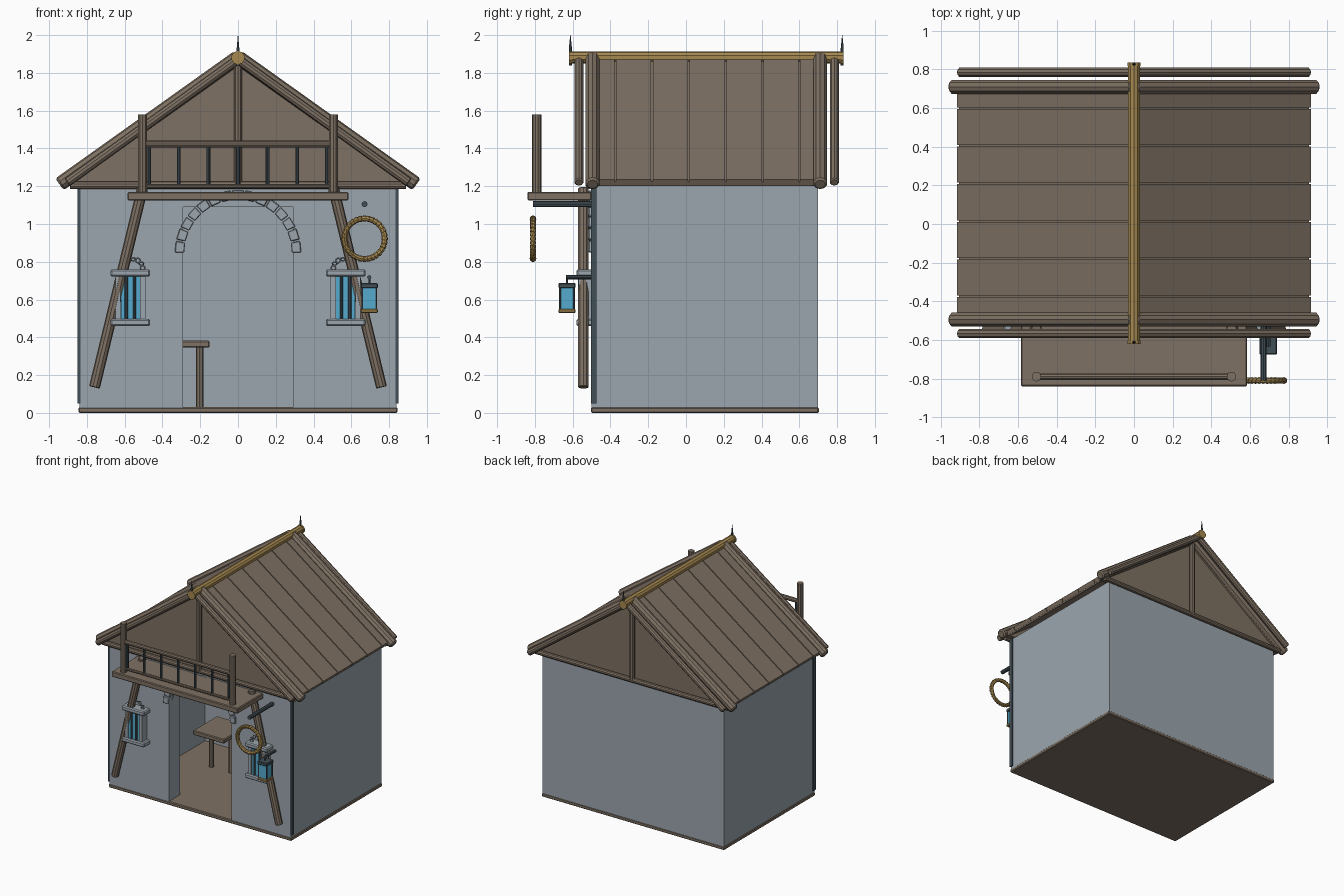
import bpy, bmesh, math
from mathutils import Vector

if "Cube" in bpy.data.objects:
    bpy.data.objects.remove(bpy.data.objects["Cube"])


def mat(name, r, g, b):
    m = bpy.data.materials.new(name)
    m.diffuse_color = (r, g, b, 1)
    m.use_nodes = True
    m.node_tree.nodes["Principled BSDF"].inputs["Base Color"].default_value = m.diffuse_color
    return m


WOOD = mat("wood", 0.21, 0.165, 0.125)
STONE = mat("stone", 0.33, 0.38, 0.42)
IRON = mat("iron", 0.055, 0.08, 0.095)
GLASS = mat("glass", 0.09, 0.41, 0.62)
GOLD = mat("straw_gold", 0.38, 0.25, 0.08)


def finish(name, bm, m, bevel=0.0):
    me = bpy.data.meshes.new(name)
    bmesh.ops.recalc_face_normals(bm, faces=bm.faces)
    bm.to_mesh(me)
    bm.free()
    me.materials.append(m)
    ob = bpy.data.objects.new(name, me)
    bpy.context.collection.objects.link(ob)
    if bevel:
        mod = ob.modifiers.new("bevel", 'BEVEL')
        mod.width = bevel
        mod.limit_method = 'ANGLE'
        mod.angle_limit = math.radians(60)
    return ob


def box(name, x0, x1, y0, y1, z0, z1, m, bevel=0.0):
    bm = bmesh.new()
    bmesh.ops.create_cube(bm, size=1)
    for v in bm.verts:
        v.co = ((x0 + x1) / 2 + v.co.x * (x1 - x0),
                (y0 + y1) / 2 + v.co.y * (y1 - y0),
                (z0 + z1) / 2 + v.co.z * (z1 - z0))
    return finish(name, bm, m, bevel)


def log(name, p, q, r, m, sides=10, bevel=0.0, r2=None):
    p, q = Vector(p), Vector(q)
    bm = bmesh.new()
    bmesh.ops.create_cone(bm, cap_ends=True, segments=sides, radius1=r,
                          radius2=r if r2 is None else r2, depth=(q - p).length)
    ob = finish(name, bm, m, bevel)
    ob.location = (p + q) / 2
    ob.rotation_mode = 'QUATERNION'
    ob.rotation_quaternion = (q - p).to_track_quat('Z', 'Y')
    return ob


def prism(name, pts, y0, y1, m, bevel=0.0):
    """Extrude an (x, z) outline along y."""
    bm = bmesh.new()
    f = bm.faces.new([bm.verts.new((x, y0, z)) for x, z in pts])
    new = bmesh.ops.extrude_face_region(bm, geom=[f])["geom"]
    bmesh.ops.translate(bm, vec=(0, y1 - y0, 0),
                        verts=[v for v in new if isinstance(v, bmesh.types.BMVert)])
    return finish(name, bm, m, bevel)


def torus(name, loc, R, r, m, rot=(math.pi / 2, 0, 0), seg=24, sides=8):
    bpy.ops.mesh.primitive_torus_add(location=loc, rotation=rot, major_radius=R,
                                     minor_radius=r, major_segments=seg, minor_segments=sides)
    ob = bpy.context.object
    ob.name = name
    ob.data.materials.append(m)
    return ob


# Floor and thick hollow walls
box("floor", -0.845, 0.845, -0.503, 0.703, 0, 0.03, WOOD, 0.006)
T = 0.15
box("back_wall", -0.84, 0.84, 0.70 - T, 0.70, 0.005, 1.2, STONE)
box("door_lintel", -0.29, 0.29, -0.5, -0.5 + T, 1.09, 1.2, STONE)
for s, side in ((-1, "left"), (1, "right")):
    box(side + "_wall", s * (0.84 - T), s * 0.84, -0.5 + T, 0.70 - T, 0.005, 1.2, STONE)
    box(side + "_front_wall", s * 0.29, s * 0.84, -0.5, -0.5 + T, 0.005, 1.2, STONE)
    box(side + "_corner_strip", s * 0.835, s * 0.85, -0.503, -0.473, 0.05, 1.2, IRON)

# Arch stones around the doorway
N = 15
for i in range(N):
    a0 = math.pi * (i + 0.06) / N
    a1 = math.pi * (i + 0.94) / N
    pts = [(R * math.cos(a), 0.845 + R * math.sin(a))
           for R, a in ((0.285, a0), (0.335, a0), (0.335, a1), (0.285, a1))]
    prism("arch_stone", pts, -0.516, -0.45, STONE, 0.004)

# Gables with tie beam and king post, front and back
for end, y0, y1, yb in (("front", -0.49, -0.45, -0.51), ("back", 0.66, 0.69, 0.71)):
    prism(end + "_gable", [(-0.90, 1.2), (0.90, 1.2), (0, 1.85)], y0, y1, WOOD)
    log(end + "_tie_beam", (-0.89, yb, 1.205), (0.89, yb, 1.205), 0.02, WOOD)
    log(end + "_king_post", (0, yb, 1.2), (0, yb, 1.86), 0.022, WOOD)

# Roof planks and rafters on both slopes
seams = [-0.50, -0.375, -0.18, 0.015, 0.21, 0.405, 0.60, 0.71]
for s in (-1, 1):
    prism("roof_base", [(0, 1.875), (s * 0.905, 1.225), (s * 0.89, 1.20), (0, 1.84)],
          -0.5, 0.71, WOOD)
    for a, b in zip(seams, seams[1:]):
        prism("roof_plank", [(0, 1.892), (s * 0.915, 1.235), (s * 0.90, 1.205), (0, 1.85)],
              a + 0.004, b - 0.004, WOOD)
    for y in (-0.495, 0.71):
        log("rafter", (s * 0.945, y, 1.21), (0, y, 1.883), 0.038, WOOD, 10, 0.01)
    for y in (-0.567, 0.785):
        log("outer_rafter", (s * 0.905, y, 1.22), (0, y, 1.872), 0.025, WOOD, 10, 0.006)

# Ridge beam with collars and spikes
log("ridge_beam", (0, -0.61, 1.882), (0, 0.83, 1.882), 0.032, GOLD, 10)
for y in (-0.612, 0.827):
    log("ridge_collar", (0, y - 0.008, 1.88), (0, y + 0.008, 1.88), 0.036, GOLD, 10)
    log("ridge_spike", (0, y, 1.84), (0, y, 1.93), 0.008, IRON, 6)
    log("ridge_spike_tip", (0, y, 1.93), (0, y, 2.0), 0.008, IRON, 6, r2=0.001)

# Balcony deck, railing and slanted supports
box("balcony_deck", -0.585, 0.585, -0.84, -0.5, 1.125, 1.17, WOOD, 0.006)
log("balcony_rail", (-0.5, -0.79, 1.423), (0.5, -0.79, 1.423), 0.018, WOOD)
log("balcony_lower_rail", (-0.5, -0.79, 1.2), (0.5, -0.79, 1.2), 0.012, WOOD)
for i in range(7):
    x = -0.47 + i * 0.94 / 6
    log("baluster", (x, -0.79, 1.2), (x, -0.79, 1.415), 0.01, IRON, 8)
for s in (-1, 1):
    log("balcony_post", (s * 0.505, -0.79, 1.165), (s * 0.505, -0.79, 1.58), 0.025, WOOD)
    log("balcony_brace", (s * 0.505, -0.543, 1.19), (s * 0.76, -0.543, 0.135), 0.029, WOOD, 10, 0.004)

# Wall lanterns with link handles
for s in (-1, 1):
    c = s * 0.57
    for z in (0.46, 0.722):
        box("lantern_plate", c - 0.105, c + 0.105, -0.58, -0.49, z, z + 0.038, STONE, 0.008)
    box("lantern_glass", c - 0.05, c + 0.05, -0.56, -0.5, 0.498, 0.722, GLASS)
    for dx in (-0.065, 0.065):
        box("lantern_post", c + dx - 0.014, c + dx + 0.014, -0.57, -0.5, 0.498, 0.722, STONE)
    for dx in (-0.022, 0.022):
        log("lantern_bar", (c + dx, -0.562, 0.498), (c + dx, -0.562, 0.722), 0.009, IRON, 8)
    for i in range(7):
        a = math.pi * i / 6
        torus("lantern_link", (c + s * -0.015 + 0.05 * math.cos(a), -0.54, 0.768 + 0.045 * math.sin(a)),
              0.012, 0.004, STONE, (math.pi / 2 + (i % 2) * 0.8, 0, 0), 10, 6)

# Hanging arm with coiled rope ring
log("ring_arm", (0.67, -0.81, 1.105), (0.67, -0.49, 1.105), 0.016, IRON, 8)
torus("rope_ring", (0.67, -0.81, 0.922), 0.107, 0.013, GOLD)
for i in range(32):
    a = 2 * math.pi * i / 32
    p = Vector((0.67 + 0.107 * math.cos(a), -0.81, 0.922 + 0.107 * math.sin(a)))
    t = Vector((-math.sin(a), 0.25, math.cos(a))) * 0.0075
    log("rope_strand", p - t, p + t, 0.016, GOLD, 8)

# Small lantern on its arm
log("small_lantern_arm", (0.695, -0.635, 0.718), (0.695, -0.49, 0.718), 0.011, IRON, 8)
log("small_lantern_hook", (0.695, -0.63, 0.68), (0.695, -0.63, 0.718), 0.006, IRON, 6)
box("small_lantern_cap", 0.65, 0.74, -0.675, -0.585, 0.66, 0.688, IRON, 0.005)
box("small_lantern_glass", 0.66, 0.73, -0.665, -0.595, 0.55, 0.66, GLASS)
box("small_lantern_base", 0.65, 0.74, -0.675, -0.585, 0.53, 0.55, GOLD, 0.004)
for dx in (-0.037, 0.037):
    for dy in (-0.037, 0.037):
        log("small_lantern_bar", (0.695 + dx, -0.63 + dy, 0.54), (0.695 + dx, -0.63 + dy, 0.67), 0.005, IRON, 6)

# Table inside
box("table_top", -0.44, -0.15, 0.03, 0.35, 0.345, 0.382, WOOD, 0.006)
for x in (-0.385, -0.203):
    log("table_leg", (x, 0.2, 0.03), (x, 0.2, 0.345), 0.02, WOOD, 8)
